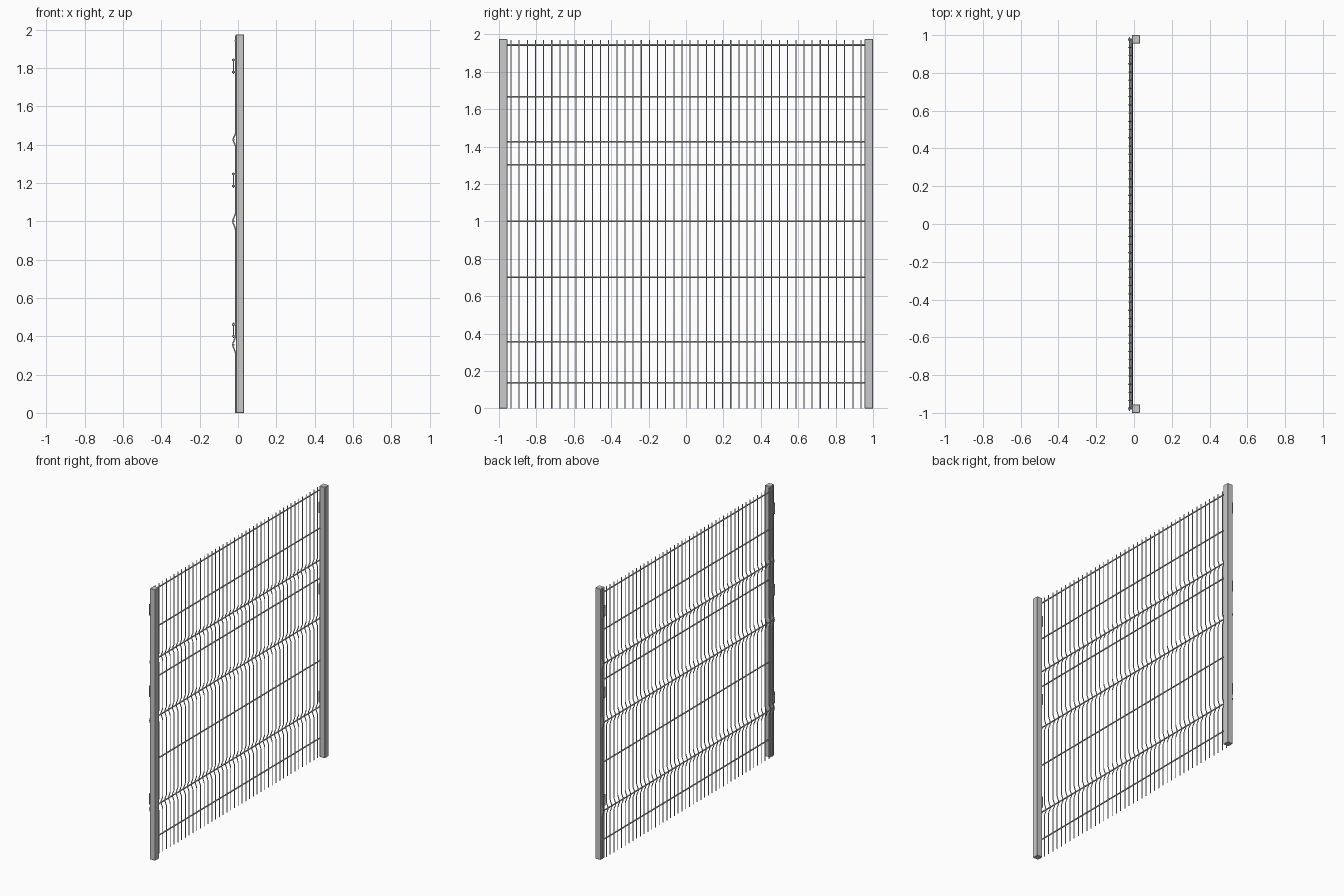
import bpy

if "Cube" in bpy.data.objects:
    bpy.data.objects.remove(bpy.data.objects["Cube"])

H = 1.975            # overall height
WIRE_X = -0.013      # plane of the straight vertical wires
HALF = 0.98          # half width of the mesh panel


def box(name, lo, hi, bevel=0.0):
    size = [b - a for a, b in zip(lo, hi)]
    mid = [(a + b) / 2 for a, b in zip(lo, hi)]
    bpy.ops.mesh.primitive_cube_add(size=1, location=mid)
    ob = bpy.context.object
    ob.name = name
    ob.scale = size
    bpy.ops.object.transform_apply(location=False, rotation=False, scale=True)
    if bevel:
        mod = ob.modifiers.new("edge", 'BEVEL')
        mod.width = bevel
        mod.segments = 1
    return ob


def wires(name, paths, radius):
    cu = bpy.data.curves.new(name, 'CURVE')
    cu.dimensions = '3D'
    cu.bevel_depth = radius
    cu.bevel_resolution = 1
    cu.use_fill_caps = True
    for path in paths:
        sp = cu.splines.new('POLY')
        sp.points.add(len(path) - 1)
        for p, co in zip(sp.points, path):
            p.co = (*co, 1)
    ob = bpy.data.objects.new(name, cu)
    bpy.context.collection.objects.link(ob)
    return ob


# vertical wires, folded outward: (height, half span, depth)
folds = [(0.356, 0.044, 0.0145), (1.0, 0.044, 0.0145), (1.426, 0.034, 0.0125)]
profile = [(WIRE_X, 0.0)]
for z, h, d in folds:
    profile += [(WIRE_X - d * f, z + h * t) for f, t in
                ((0, -1), (0.2, -0.75), (0.88, -0.2), (1, 0),
                 (0.88, 0.2), (0.2, 0.75), (0, 1))]
profile.append((WIRE_X, 1.971))
wires("vertical_wires",
      [[(x, (i - 22.5) * 0.0435, z) for x, z in profile] for i in range(46)], 0.0033)

# horizontal wires: straight ones on the panel plane, others inside the folds
flat = [(-0.010, z) for z in (0.137, 0.702, 1.302, 1.667)] + [(-0.014, 1.943)]
folded = [(WIRE_X - d + 0.005, z) for z, _, d in folds]
wires("horizontal_wires",
      [[(x, -HALF, z), (x, HALF, z)] for x, z in flat + folded], 0.0048)

# square posts, clamp plates and their bolts at both ends
for side, s in (("front", -1), ("back", 1)):
    y = s * 0.9775
    box(side + "_post", (-0.011, y - 0.0225, 0), (0.0315, y + 0.0225, H), 0.002)
    for n, z in enumerate((0.431, 1.215, 1.810)):
        tag = f"{side}_clamp_{n + 1}"
        box(tag, (-0.026, y - 0.012, z - 0.041), (-0.021, y + 0.012, z + 0.041), 0.001)
        for k, dz in enumerate((-0.031, 0.031)):
            bpy.ops.mesh.primitive_cylinder_add(
                vertices=12, radius=0.005, depth=0.021,
                location=(-0.0205, y, z + dz), rotation=(0, 1.570796, 0))
            bolt = bpy.context.object
            bolt.name = f"{tag}_bolt_{k + 1}"
            bpy.ops.object.shade_smooth_by_angle()
